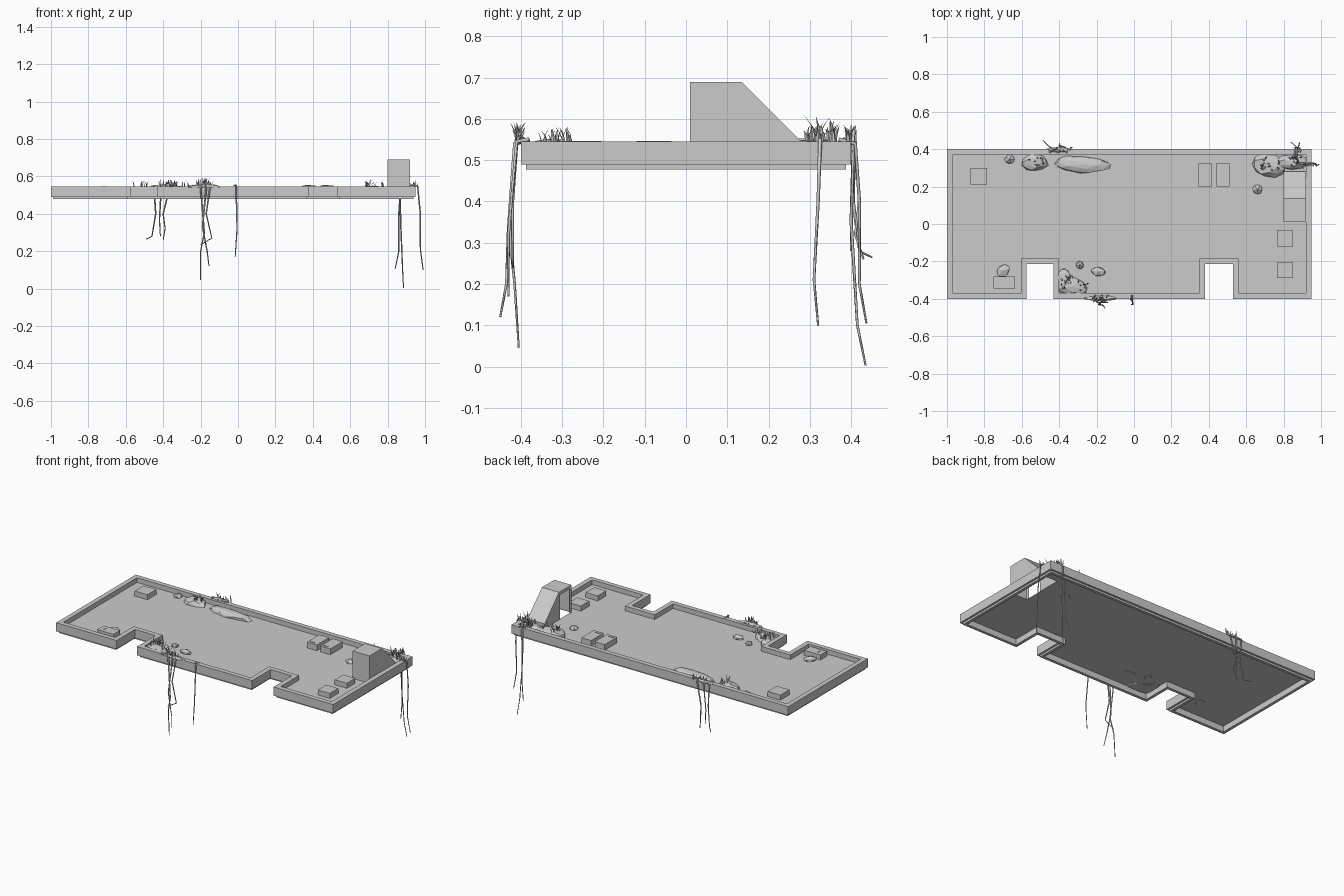
import bpy, bmesh, math, random
from mathutils import Vector

if "Cube" in bpy.data.objects:
    bpy.data.objects.remove(bpy.data.objects["Cube"])

random.seed(4)
FLOOR, TOP, BOTTOM = 0.515, 0.545, 0.478


def finish(bm, name, normals=True):
    if normals:
        bmesh.ops.recalc_face_normals(bm, faces=bm.faces)
    me = bpy.data.meshes.new(name)
    bm.to_mesh(me)
    bm.free()
    ob = bpy.data.objects.new(name, me)
    bpy.context.collection.objects.link(ob)
    return ob


def inset(pts, d):
    """Offset a counter-clockwise outline of square corners inwards."""
    out = []
    for i, p in enumerate(pts):
        a = (Vector(p) - Vector(pts[i - 1])).normalized()
        b = (Vector(pts[(i + 1) % len(pts)]) - Vector(p)).normalized()
        out.append((p[0] - d * (a.y + b.y), p[1] + d * (a.x + b.x)))
    return out


# Roof outline with two notches along the front
outline = [(-1, -.4), (-.575, -.4), (-.575, -.215), (-.43, -.215), (-.43, -.4),
           (.38, -.4), (.38, -.215), (.53, -.215), (.53, -.4), (.95, -.4),
           (.95, .4), (-1, .4)]

# Parapet: closed section swept around the outline
section = [(0, .49), (0, TOP), (.03, TOP), (.03, BOTTOM), (.012, BOTTOM), (.012, .49)]
bm = bmesh.new()
rings = [[bm.verts.new((x, y, z)) for x, y in inset(outline, d)] for d, z in section]
for k, ring in enumerate(rings):
    nxt = rings[(k + 1) % len(rings)]
    for i in range(len(ring)):
        j = (i + 1) % len(ring)
        bm.faces.new((ring[i], ring[j], nxt[j], nxt[i]))
finish(bm, "parapet")

# Roof floor, open under the stair housing
bm = bmesh.new()
hole = [(.803, .013), (.917, .013), (.917, .28), (.803, .28)]
edges = []
for loop in (inset(outline, .03), hole):
    vs = [bm.verts.new((x, y, FLOOR)) for x, y in loop]
    edges += [bm.edges.new((vs[i - 1], vs[i])) for i in range(len(vs))]
bmesh.ops.triangle_fill(bm, use_beauty=True, use_dissolve=False, edges=edges,
                        normal=(0, 0, 1))
for f in bm.faces:
    if f.normal.z < 0:
        f.normal_flip()
finish(bm, "roof_floor", False)

# Stair housing: open-bottomed shell with sloped back and a doorway on the left
bm = bmesh.new()
prof = [(.01, FLOOR), (.01, .69), (.135, .69), (.28, TOP), (.28, FLOOR)]
L = [bm.verts.new((.80, y, z)) for y, z in prof]
R = [bm.verts.new((.92, y, z)) for y, z in prof]
for i in range(4):
    bm.faces.new((L[i], L[i + 1], R[i + 1], R[i]))
bm.faces.new(R)
door = [bm.verts.new((.80, y, z)) for y, z in
        [(.03, FLOOR), (.03, .67), (.125, .67), (.125, FLOOR)]]
bm.faces.new((L[0], L[1], door[1], door[0]))
bm.faces.new((L[1], L[2], door[2], door[1]))
bm.faces.new((L[2], L[3], L[4], door[3], door[2]))
finish(bm, "stair_housing")


def box(name, x0, x1, y0, y1, z1, z0=FLOOR):
    bm = bmesh.new()
    bmesh.ops.create_cube(bm, size=1)
    for v in bm.verts:
        v.co = ((x0 + x1) / 2 + v.co.x * (x1 - x0), (y0 + y1) / 2 + v.co.y * (y1 - y0),
                (z0 + z1) / 2 + v.co.z * (z1 - z0))
    return finish(bm, name)


# Roof vents and hatches
box("vent_left", -.875, -.785, .21, .30, .547)
box("vent_right_a", .765, .85, -.12, -.035, .547)
box("vent_right_b", .765, .85, -.29, -.205, .547)
box("hatch_front", -.75, -.635, -.345, -.28, .547)
box("hatch_front_cap", -.72, -.715, -.325, -.30, .55, .54)
for i, x in enumerate((.345, .44)):
    box(f"unit_{i}", x, x + .07, .20, .325, .552)
    box(f"unit_cap_{i}", x + .012, x + .045, .215, .222, .555, .55)


def lump(name, x, y, rx, ry, h, base=FLOOR, sub=2, turn=0, rough=.12):
    """Flat-bottomed faceted mound or stone."""
    bm = bmesh.new()
    bmesh.ops.create_icosphere(bm, subdivisions=sub, radius=1)
    c, s = math.cos(turn), math.sin(turn)
    for v in bm.verts:
        k = 1 + random.uniform(-rough, rough)
        px, py = v.co.x * rx * k, v.co.y * ry * k
        v.co = (x + px * c - py * s, y + px * s + py * c,
                base + max(v.co.z * h * k, -.004))
    return finish(bm, name)


# Soil mounds
lump("mound_back_long", -.28, .32, .15, .045, .028, turn=-.08)
lump("mound_back_round", -.53, .33, .07, .05, .032)
lump("mound_parapet_back", -.40, .398, .065, .014, .012, TOP)
lump("mound_corner", .72, .315, .085, .065, .035, turn=-.3)
lump("mound_corner_edge", .84, .33, .09, .04, .038)
lump("mound_front", -.33, -.335, .09, .05, .034, turn=-.25)
lump("mound_front_notch", -.375, -.295, .04, .06, .03)
lump("mound_parapet_front", -.18, -.398, .09, .014, .012, TOP)

# Loose stones
for i, (x, y, rx, ry) in enumerate([(-.665, .345, .03, .027), (.66, .185, .03, .03),
                                    (-.29, -.22, .024, .022), (-.19, -.255, .044, .027),
                                    (-.70, -.25, .042, .035)]):
    lump(f"stone_{i}", x, y, rx, ry, .022, sub=1, turn=i, rough=.08)


def grass(name, x, y, z, sx, sy, n, h):
    """Tuft of bent, pointed blades."""
    bm = bmesh.new()
    for _ in range(n):
        a = random.uniform(0, math.tau)
        out = Vector((math.cos(a), math.sin(a), 0))
        side = Vector((-out.y, out.x, 0)) * .004
        b = Vector((x + random.uniform(-sx, sx), y + random.uniform(-sy, sy), z))
        k = h * random.uniform(.5, 1)
        lean = random.uniform(.2, .6)
        m = b + out * k * lean * .4 + Vector((0, 0, k * .6))
        t = b + out * k * lean + Vector((0, 0, k))
        v = [bm.verts.new(p) for p in (b - side, b + side, m + side * .8, m - side * .8, t)]
        bm.faces.new(v[:4])
        bm.faces.new((v[3], v[2], v[4]))
    finish(bm, name, False)


# Grass tufts
for i, g in enumerate([(-.53, .33, .535, .05, .025, 10, .05), (-.38, .40, .545, .05, .01, 12, .045),
                       (.73, .32, .54, .05, .03, 18, .05), (.87, .34, .54, .035, .025, 22, .07),
                       (.93, .32, .545, .025, .01, 10, .04),
                       (-.36, -.31, .54, .03, .04, 16, .045), (-.27, -.33, .54, .03, .02, 8, .04),
                       (-.18, -.405, .545, .04, .008, 24, .05), (-.01, -.405, .545, .01, .005, 5, .02),
                       (.87, .40, .545, .02, .008, 10, .045)]):
    grass(f"grass_{i}", *g)


def vine(name, pts):
    cu = bpy.data.curves.new(name, 'CURVE')
    cu.dimensions = '3D'
    cu.bevel_depth = .0055
    cu.bevel_resolution = 0
    cu.use_fill_caps = True
    sp = cu.splines.new('POLY')
    sp.points.add(len(pts) - 1)
    for i, p in enumerate(pts):
        sp.points[i].co = (*p, 1)
        sp.points[i].radius = 1 - .55 * i / (len(pts) - 1)
    bpy.context.collection.objects.link(bpy.data.objects.new(name, cu))


# Hanging vines: back, front, and right corner
vines = [
    [(-.45, .38, .55), (-.45, .408, .545), (-.44, .405, .40), (-.46, .42, .28), (-.49, .45, .265)],
    [(-.41, .38, .55), (-.41, .41, .545), (-.42, .40, .37), (-.415, .40, .28)],
    [(-.36, .38, .55), (-.365, .41, .545), (-.40, .42, .40), (-.39, .41, .32), (-.40, .43, .26)],
    [(-.21, -.38, .55), (-.20, -.415, .54), (-.18, -.425, .30), (-.20, -.415, .20), (-.20, -.405, .045)],
    [(-.14, -.38, .55), (-.15, -.41, .54), (-.17, -.42, .40), (-.14, -.42, .27), (-.20, -.42, .235)],
    [(-.17, -.38, .55), (-.17, -.415, .54), (-.19, -.43, .33), (-.165, -.435, .2), (-.155, -.45, .12)],
    [(-.01, -.38, .55), (-.01, -.41, .545), (-.005, -.43, .32), (-.015, -.43, .17)],
    [(.87, .37, .55), (.87, .41, .54), (.86, .42, .40), (.86, .42, .20), (.84, .437, .105)],
    [(.86, .37, .55), (.865, .405, .54), (.87, .40, .35), (.88, .415, .10), (.885, .435, .003)],
    [(.90, .32, .555), (.96, .325, .55), (.975, .32, .40), (.975, .31, .21), (.99, .32, .10)],
]
for i, pts in enumerate(vines):
    vine(f"vine_{i}", pts)
